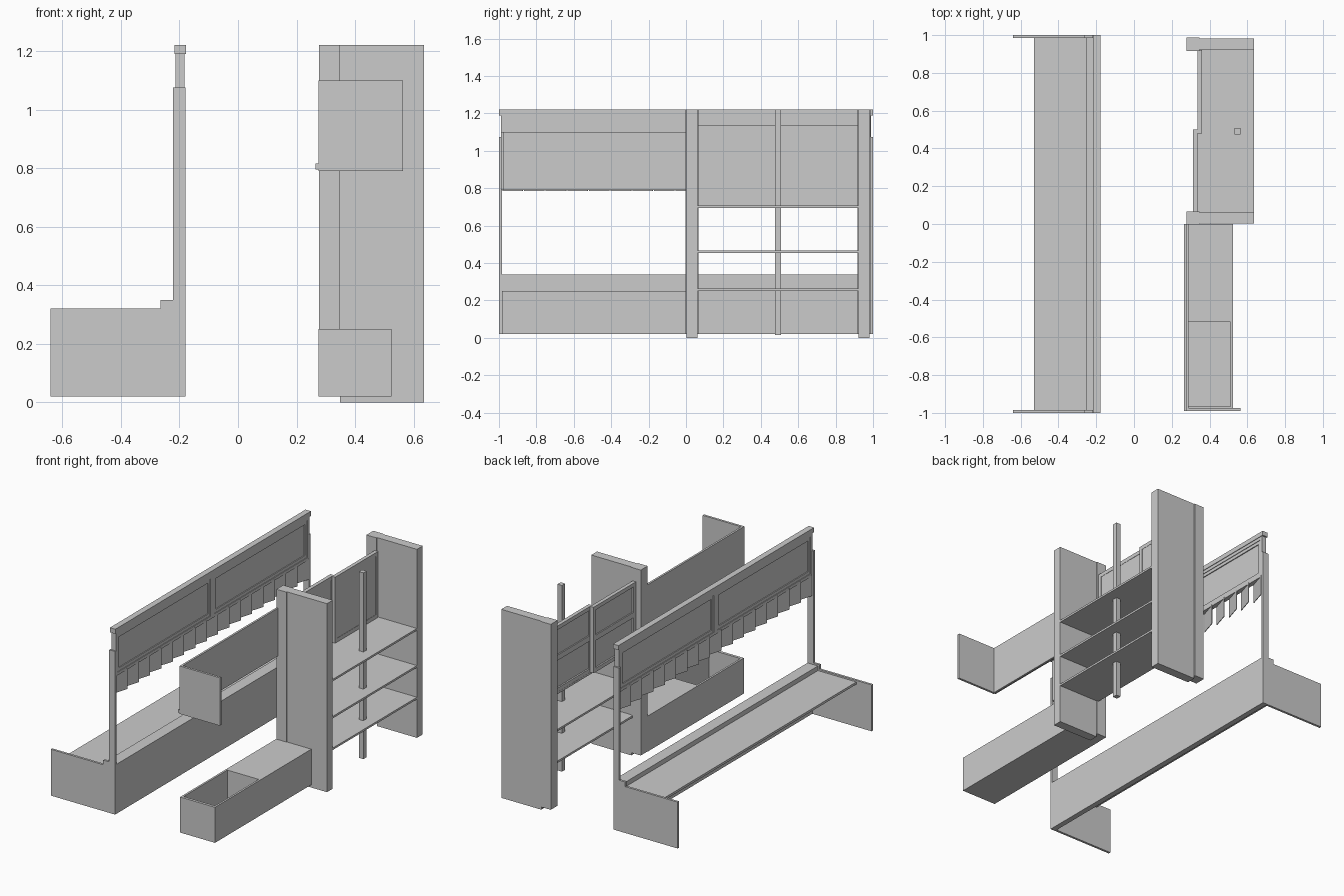
import bpy, math

if "Cube" in bpy.data.objects:
    bpy.data.objects.remove(bpy.data.objects["Cube"])


def box(name, x, y, z, rot=0.0):
    """Axis-aligned box from ranges, optionally turned about its vertical axis."""
    c = [(r[0] + r[1]) / 2 for r in (x, y, z)]
    s = [r[1] - r[0] for r in (x, y, z)]
    bpy.ops.mesh.primitive_cube_add(size=1, location=c, rotation=(0, 0, rot))
    o = bpy.context.object
    o.name = name
    o.scale = s
    bpy.ops.object.transform_apply(location=False, rotation=False, scale=True)
    return o


def extrude_y(name, profile, y0, y1):
    """Extrude an (x, z) profile along y."""
    n = len(profile)
    verts = [(x, y, z) for y in (y0, y1) for x, z in profile]
    faces = [list(range(n)), list(range(2 * n - 1, n - 1, -1))]
    faces += [[i, i + n, (i + 1) % n + n, (i + 1) % n] for i in range(n)]
    me = bpy.data.meshes.new(name)
    me.from_pydata(verts, [], faces)
    o = bpy.data.objects.new(name, me)
    bpy.context.collection.objects.link(o)
    return o


def frame(name, x, y, z, w):
    """Rectangular frame in the y-z plane with bar width w."""
    box(name + "_bottom_rail", x, y, (z[0], z[0] + w))
    box(name + "_top_rail", x, y, (z[1] - w, z[1]))
    box(name + "_near_stile", x, (y[0], y[0] + w), (z[0] + w, z[1] - w))
    box(name + "_far_stile", x, (y[1] - w, y[1]), (z[0] + w, z[1] - w))


# Counter: stepped end panels, front board, ledge and shelf
side = [(-0.64, 0.02), (-0.18, 0.02), (-0.18, 0.35), (-0.265, 0.35),
        (-0.265, 0.32), (-0.64, 0.32)]
for s, label in ((-1, "near"), (1, "far")):
    extrude_y("counter_end_" + label, side, *sorted((s, s * 0.985)))
    box("counter_post_" + label, (-0.222, -0.18),
        sorted((s, s * 0.985)), (0.35, 1.075))
box("counter_front_board", (-0.215, -0.18), (-0.985, 0.985), (0.02, 0.34))
box("counter_ledge", (-0.255, -0.215), (-0.985, 0.985), (0.30, 0.34))
box("counter_shelf", (-0.53, -0.255), (-0.985, 0.985), (0.295, 0.31))

# Overhead fascia: cap, two framed panels
box("fascia_cap", (-0.217, -0.178), (-1, 1), (1.19, 1.22))
for k, y in enumerate(((-0.99, 0.0), (0.0, 0.99))):
    p = f"fascia_{k + 1}"
    frame(p + "_frame", (-0.213, -0.182), y, (0.91, 1.19), 0.02)
    frame(p + "_bezel", (-0.209, -0.186), (y[0] + 0.02, y[1] - 0.02),
          (0.93, 1.17), 0.02)
    box(p + "_panel", (-0.203, -0.192), (y[0] + 0.03, y[1] - 0.03), (0.94, 1.16))

# Hanging slats below the fascia
N = 17
for i in range(N):
    yc = -0.985 + 1.97 * (i + 0.5) / N
    box(f"hanging_slat_{i + 1}", (-0.2, -0.196), (yc - 0.057, yc + 0.057),
        (0.785, 0.92), -math.radians(17))

# Low bin with an open front half and closed rear half
box("bin_floor", (0.275, 0.525), (-0.985, 0), (0.02, 0.035))
box("bin_inner_wall", (0.275, 0.288), (-0.985, 0), (0.035, 0.25))
box("bin_outer_wall", (0.512, 0.525), (-0.985, 0), (0.035, 0.25))
box("bin_end_wall", (0.288, 0.512), (-0.985, -0.967), (0.035, 0.25))
box("bin_closed_part", (0.288, 0.512), (-0.52, 0), (0.035, 0.25))

# Upper board with end panel and lip
box("upper_board", (0.275, 0.288), (-0.975, 0), (0.79, 1.10))
box("upper_end_panel", (0.275, 0.563), (-0.99, -0.975), (0.79, 1.10))
box("upper_board_lip", (0.264, 0.275), (-0.99, 0), (0.795, 0.815))

# Tall cabinet: side columns with facing strips and feet
for label, y0 in (("near", 0.0), ("far", 0.92)):
    box(f"column_{label}", (0.348, 0.635), (y0 + 0.003, y0 + 0.062), (0, 1.22))
    box(f"column_{label}_facing", (0.277, 0.348), (y0 - 0.003, y0 + 0.067),
        (0.02, 1.22))

# Shelves and central pole
for i, z in enumerate((0.25, 0.455, 0.695)):
    box(f"shelf_{i + 1}", (0.335, 0.635), (0.062, 0.923), (z, z + 0.013))
box("pole", (0.533, 0.565), (0.475, 0.507), (0.015, 1.22))

# Two overlapping sliding doors with rails on the counter side
for k, (y, x0) in enumerate((((0.065, 0.50), 0.312), ((0.48, 0.92), 0.336))):
    p = f"door_{k + 1}"
    z = (0.708, 1.135)
    box(p + "_panel", (x0 + 0.01, x0 + 0.022), (y[0] + 0.01, y[1] - 0.01),
        (z[0] + 0.01, z[1] - 0.01))
    frame(p + "_frame", (x0, x0 + 0.024), y, z, 0.025)
    box(p + "_middle_rail", (x0 + 0.002, x0 + 0.01), (y[0] + 0.025, y[1] - 0.025),
        (0.91, 0.945))
